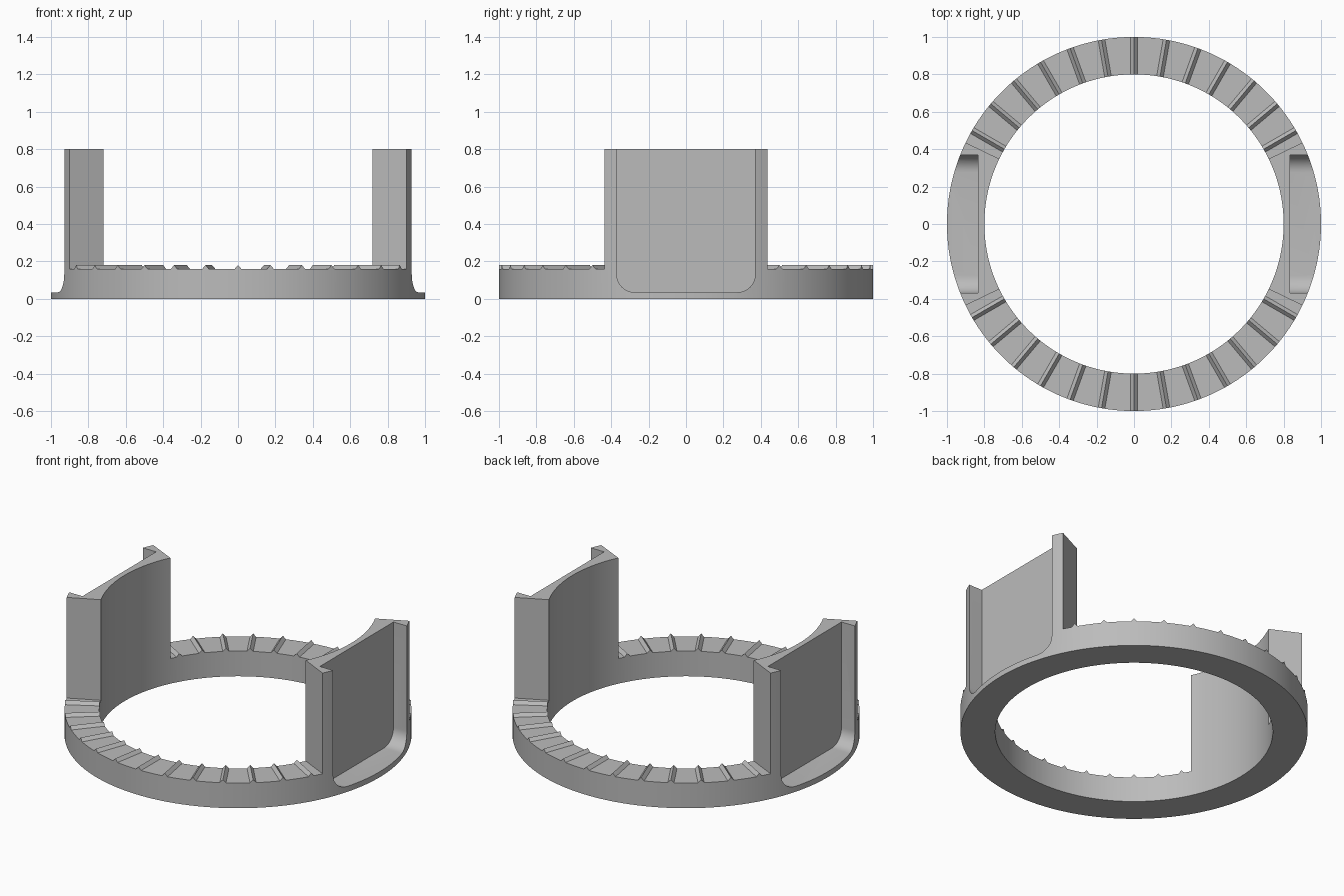
import bpy, bmesh
from math import radians, asin, cos, sin, pi

cube = bpy.data.objects.get("Cube")
if cube:
    bpy.data.objects.remove(cube, do_unlink=True)

R_OUT, R_IN = 1.0, 0.8
RING_Z, RIDGE_Z, POST_Z = 0.16, 0.18, 0.8
POST_HALF = 25.8            # half angle of each upright, in degrees
RIDGE_HALF = 0.018          # half width of a ridge

grey = bpy.data.materials.new("plain grey")
grey.use_nodes = True
colour = (0.5, 0.5, 0.5, 1)
grey.diffuse_color = colour
grey.node_tree.nodes["Principled BSDF"].inputs["Base Color"].default_value = colour


def finish(name, bm):
    bmesh.ops.remove_doubles(bm, verts=bm.verts, dist=1e-5)
    bmesh.ops.recalc_face_normals(bm, faces=bm.faces)
    mesh = bpy.data.meshes.new(name)
    bm.to_mesh(mesh)
    bm.free()
    mesh.materials.append(grey)
    obj = bpy.data.objects.new(name, mesh)
    bpy.context.collection.objects.link(obj)
    return obj


def section(degrees, offset, z):
    """Inner and outer points on a radial line shifted sideways by offset."""
    points = []
    for r in (R_IN, R_OUT):
        a = radians(degrees) + asin(offset / r)
        points.append((r * cos(a), r * sin(a), z))
    return points


# Radial stations around the ring: (angle, sideways offset, top height, deviation from x axis)
stations = []
for k in range(0, 360, 2):
    dev = (k + 90) % 180 - 90
    if abs(dev) == 26:
        shift = POST_HALF - 26 if dev > 0 else 26 - POST_HALF
        stations.append((k + shift, 0, RING_Z, POST_HALF if dev > 0 else -POST_HALF))
    elif k % 10 == 0 and abs(dev) >= 30:
        for offset, z in ((-RIDGE_HALF, RING_Z), (0, RIDGE_Z), (RIDGE_HALF, RING_Z)):
            stations.append((k, offset, z, dev))
    else:
        stations.append((k, 0, RING_Z, dev))

# Ridged ring with two uprights
bm = bmesh.new()


def quad(*points):
    bm.faces.new([bm.verts.new(p) for p in points])


for i, (a, off_a, za, dev_a) in enumerate(stations):
    b, off_b, zb, dev_b = stations[(i + 1) % len(stations)]
    levels = [(0, 0), (za, zb)]
    if max(abs(dev_a), abs(dev_b)) <= POST_HALF:
        levels.append((POST_Z, POST_Z))
    rows = [section(a, off_a, p) + section(b, off_b, q) for p, q in levels]
    for low, high in zip(rows, rows[1:]):
        quad(low[0], low[2], high[2], high[0])
        quad(low[1], low[3], high[3], high[1])
    for row in (rows[0], rows[-1]):
        quad(row[0], row[1], row[3], row[2])
    if abs(dev_a) == POST_HALF:
        low, high = section(a, 0, RING_Z), section(a, 0, POST_Z)
        quad(low[0], low[1], high[1], high[0])
ring = finish("ridged_ring_with_uprights", bm)

# Round-cornered recess in the outside of each upright
HALF, FLOOR, RADIUS, STEPS = 0.37, 0.035, 0.095, 10
outline = [(HALF, 1.0)]
for i in range(STEPS + 1):
    t = i / STEPS * pi / 2
    outline.append((HALF - RADIUS + RADIUS * cos(t), FLOOR + RADIUS - RADIUS * sin(t)))
outline += [(-y, z) for y, z in reversed(outline)]
for side, name in ((1, "left"), (-1, "right")):
    bm = bmesh.new()
    face = bm.faces.new([bm.verts.new((side * 0.835, y, z)) for y, z in outline])
    moved = bmesh.ops.extrude_face_region(bm, geom=[face])["geom"]
    for v in moved:
        if isinstance(v, bmesh.types.BMVert):
            v.co.x += side * 0.3
    cutter = finish(name + "_recess_cutter", bm)
    cutter.hide_render = True
    cut = ring.modifiers.new("recess", 'BOOLEAN')
    cut.operation, cut.solver, cut.object = 'DIFFERENCE', 'EXACT', cutter
    bpy.context.view_layer.objects.active = ring
    bpy.ops.object.modifier_apply(modifier=cut.name)
    bpy.data.objects.remove(cutter, do_unlink=True)

for obj in bpy.context.selected_objects:
    obj.select_set(False)
ring.select_set(True)
bpy.context.view_layer.objects.active = ring
bpy.ops.object.shade_smooth_by_angle(angle=radians(30))
